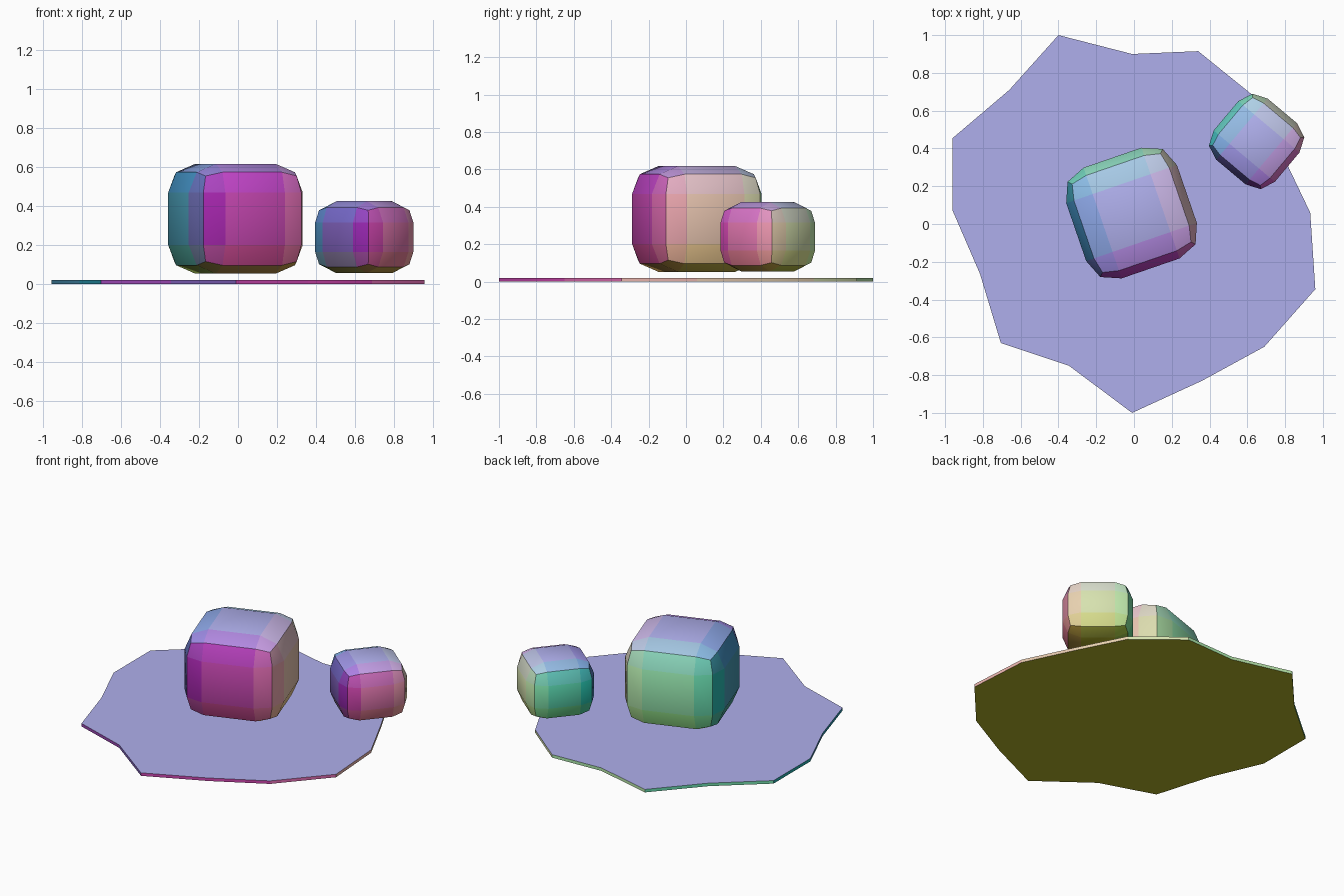
import bpy
import bmesh
from math import radians
from mathutils import Matrix

if "Cube" in bpy.data.objects:
    bpy.data.objects.remove(bpy.data.objects["Cube"])


def direction_material(n):
    """Material tinted by the direction a face points in."""
    n = [round(c, 1) + 0.0 for c in n]
    name = "tint_%.1f_%.1f_%.1f" % tuple(n)
    mat = bpy.data.materials.get(name)
    if mat is None:
        mat = bpy.data.materials.new(name)
        mat.diffuse_color = [max(0.0, 0.43 + 0.41 * c) for c in n] + [1]
        mat.use_nodes = True
        mat.node_tree.nodes["Principled BSDF"].inputs["Base Color"].default_value = mat.diffuse_color
    return mat


def finish(name, bm):
    """Tint the faces, keep edges over 30 degrees sharp, make the object."""
    bm.normal_update()
    mesh = bpy.data.meshes.new(name)
    slots = {}
    for f in bm.faces:
        mat = direction_material(f.normal)
        if mat.name not in slots:
            slots[mat.name] = len(slots)
            mesh.materials.append(mat)
        f.material_index = slots[mat.name]
        f.smooth = True
    for e in bm.edges:
        e.smooth = e.calc_face_angle(0) < radians(30)
    bm.to_mesh(mesh)
    bm.free()
    ob = bpy.data.objects.new(name, mesh)
    bpy.context.collection.objects.link(ob)
    return ob


def rounded_block(name, centre, size, bevel, angle):
    """Box with two-segment rounded edges, turned about z."""
    bm = bmesh.new()
    bmesh.ops.create_cube(bm, size=1)
    bmesh.ops.scale(bm, vec=size, verts=bm.verts)
    bmesh.ops.bevel(bm, geom=bm.edges[:], offset=bevel, offset_type='OFFSET',
                    segments=2, profile=0.5, affect='EDGES')
    bm.transform(Matrix.Translation(centre) @ Matrix.Rotation(radians(angle), 4, 'Z'))
    return finish(name, bm)


def flat_plate(name, outline, thickness):
    """Outline extruded upwards from z = 0."""
    bm = bmesh.new()
    base = bm.faces.new([bm.verts.new((x, y, 0)) for x, y in outline])
    top = bmesh.ops.extrude_face_region(bm, geom=[base], use_keep_orig=True)
    bmesh.ops.translate(bm, vec=(0, 0, thickness),
                        verts=[v for v in top["geom"] if isinstance(v, bmesh.types.BMVert)])
    bmesh.ops.recalc_face_normals(bm, faces=bm.faces)
    return finish(name, bm)


# irregular ground patch
patch = [(0.933, 0.06), (0.78, 0.38), (0.625, 0.685), (0.34, 0.915),
         (-0.01, 0.90), (-0.40, 1.00), (-0.66, 0.71), (-0.96, 0.455),
         (-0.96, 0.07), (-0.815, -0.265), (-0.705, -0.63), (-0.345, -0.75),
         (-0.01, -1.0), (0.36, -0.83), (0.69, -0.65), (0.96, -0.345)]
flat_plate("ground_patch", patch, 0.02)

# two rounded blocks hovering just above it
rounded_block("large_block", (-0.013, 0.058, 0.335), (0.62, 0.62, 0.565), 0.148, 19)
rounded_block("small_block", (0.649, 0.437, 0.24), (0.423, 0.423, 0.37), 0.11, 50)
